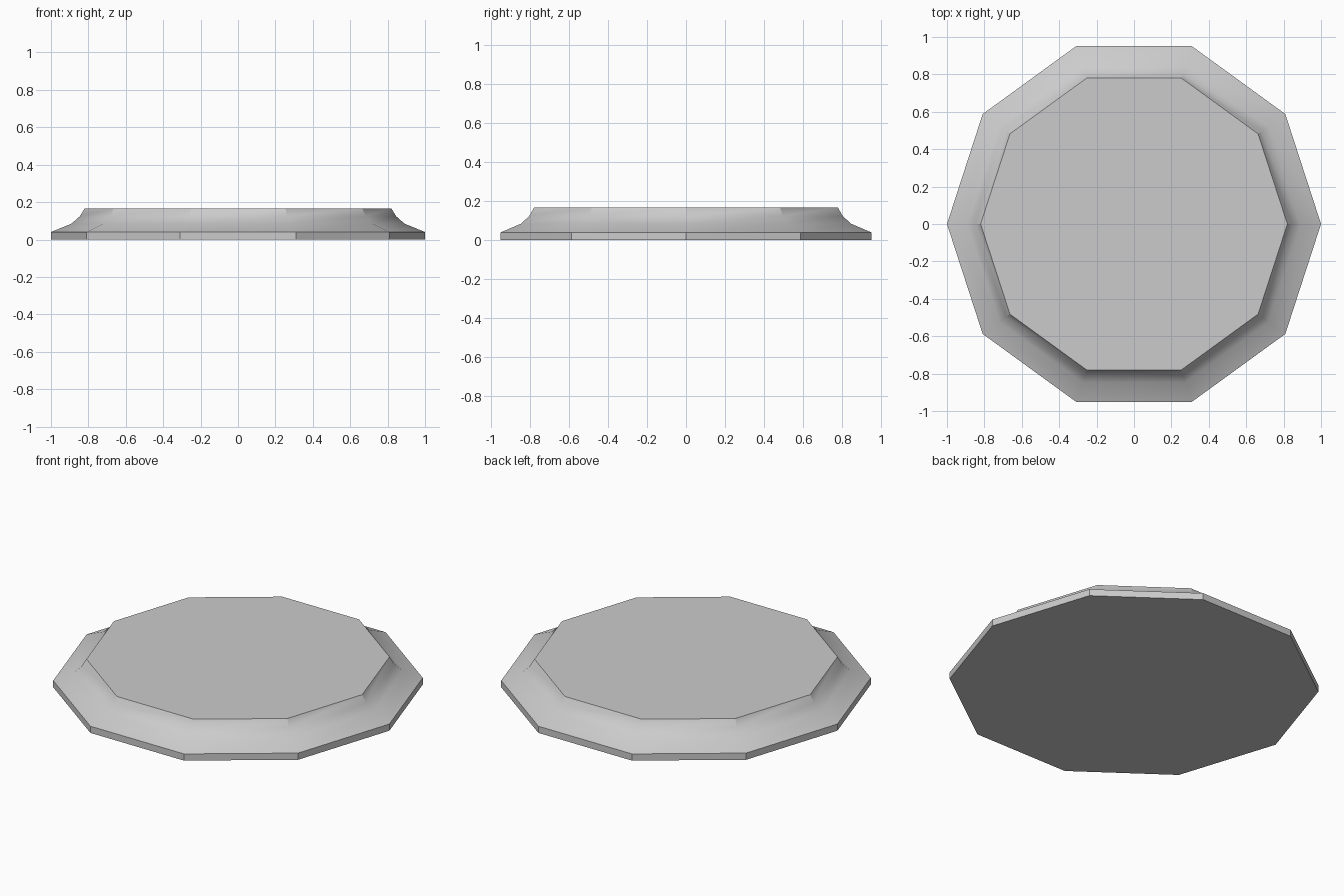
import bpy
import bmesh
import math

cube = bpy.data.objects.get("Cube")
if cube:
    bpy.data.objects.remove(cube, do_unlink=True)

SIDES = 10
# Radius and height of each ring, from the base up to the flat top
PROFILE = [(1.0, 0.0), (1.0, 0.04), (0.89, 0.085), (0.845, 0.125), (0.82, 0.167)]

# Plain grey surface
grey = bpy.data.materials.new("light_grey")
grey.use_nodes = True
colour = (0.6, 0.6, 0.6, 1.0)
grey.diffuse_color = colour
grey.node_tree.nodes["Principled BSDF"].inputs["Base Color"].default_value = colour

# Ten-sided rings joined into a rim, a flared shoulder and two caps
bm = bmesh.new()
rings = []
for radius, z in PROFILE:
    angles = [2 * math.pi * i / SIDES for i in range(SIDES)]
    rings.append([bm.verts.new((radius * math.cos(a), radius * math.sin(a), z)) for a in angles])
for low, high in zip(rings, rings[1:]):
    for i in range(SIDES):
        j = (i + 1) % SIDES
        bm.faces.new((low[i], low[j], high[j], high[i]))
bm.faces.new(rings[-1])
bm.faces.new(list(reversed(rings[0])))

mesh = bpy.data.meshes.new("round_plinth")
bm.to_mesh(mesh)
bm.free()
mesh.materials.append(grey)
plinth = bpy.data.objects.new("round_plinth", mesh)
bpy.context.collection.objects.link(plinth)

# Smooth flare with crisp rim and top edges
bpy.ops.object.select_all(action="DESELECT")
plinth.select_set(True)
bpy.context.view_layer.objects.active = plinth
bpy.ops.object.shade_smooth_by_angle(angle=math.radians(30))
